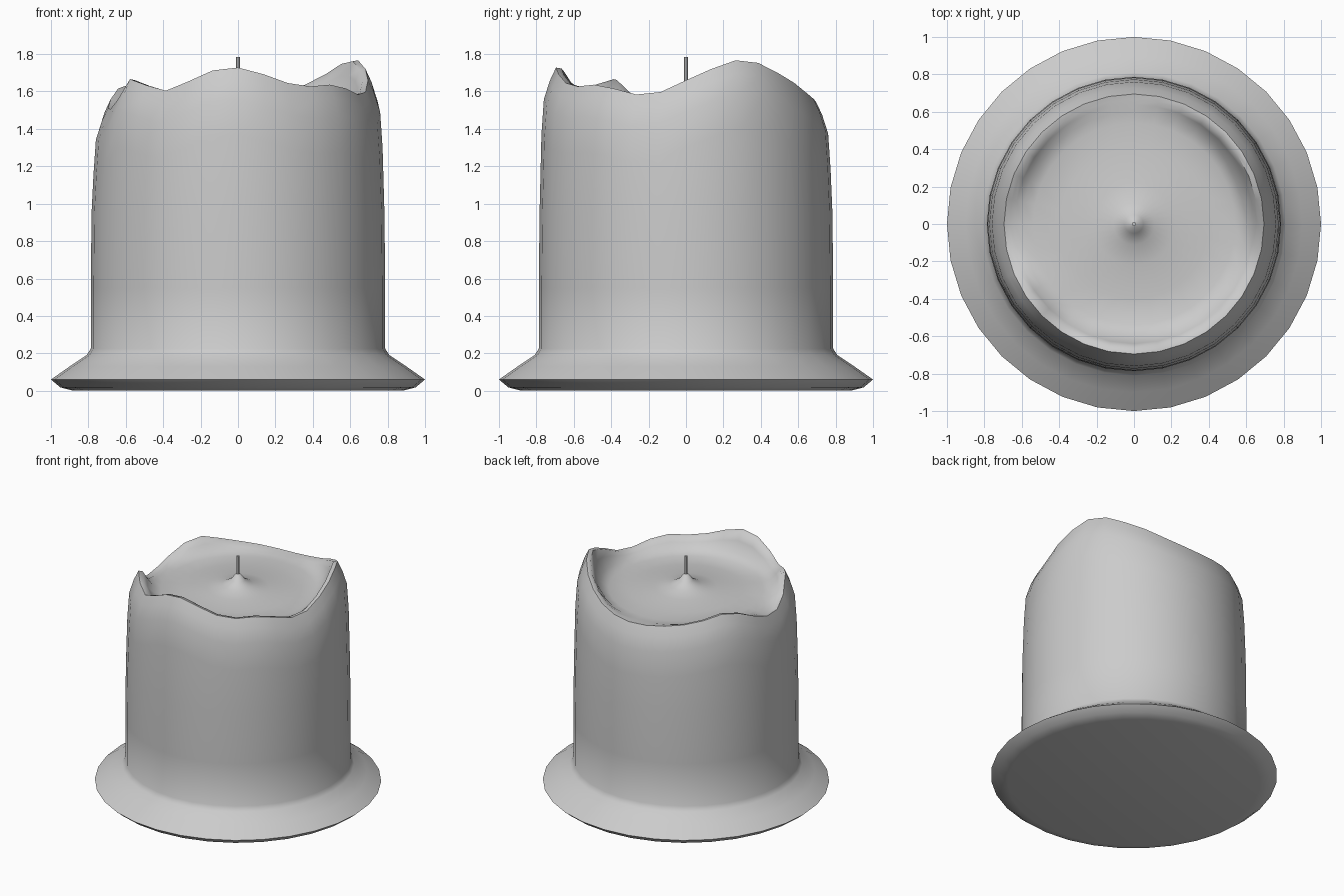
import bpy, bmesh, math

if "Cube" in bpy.data.objects:
    bpy.data.objects.remove(bpy.data.objects["Cube"])

SEG = 32
# melted rim: (angle in degrees, crest height)
RIM = [(-161, 1.53), (-145, 1.67), (-126, 1.60), (-94, 1.73), (-62, 1.63), (-42, 1.635),
       (-17, 1.58), (0, 1.66), (25, 1.77), (47, 1.69), (70, 1.585), (90, 1.545),
       (112, 1.56), (130, 1.59), (150, 1.64), (168, 1.56), (183, 1.505)]


def rim_height(deg):
    """Periodic smooth interpolation of the rim keys."""
    n = len(RIM)
    key = lambda i: (RIM[i % n][0] + 360 * (i // n), RIM[i % n][1])
    while deg < RIM[0][0]:
        deg += 360
    while deg >= RIM[0][0] + 360:
        deg -= 360
    i = max(k for k in range(n) if RIM[k][0] <= deg)
    (a0, h0), (a1, h1), (a2, h2), (a3, h3) = [key(i + k) for k in (-1, 0, 1, 2)]
    w = a2 - a1
    t = (deg - a1) / w
    m1, m2 = (h2 - h0) / (a2 - a0) * w, (h3 - h1) / (a3 - a1) * w
    return ((2*t**3 - 3*t**2 + 1) * h1 + (t**3 - 2*t**2 + t) * m1
            + (3*t**2 - 2*t**3) * h2 + (t**3 - t**2) * m2)


def lathe(name, profile, seg, angle):
    """Revolve (radius, height) points; height may be a function of the angle."""
    bm = bmesh.new()
    rings = []
    for r, z in profile:
        ring = []
        for i in range(seg):
            d = 360 * i / seg
            a = math.radians(d)
            h = z(d) if callable(z) else z
            ring.append(bm.verts.new((r * math.cos(a), r * math.sin(a), h)))
        rings.append(ring)
    for lo, hi in zip(rings, rings[1:]):
        for i in range(seg):
            j = (i + 1) % seg
            bm.faces.new((lo[i], lo[j], hi[j], hi[i]))
    bm.faces.new(rings[0][::-1])
    bm.faces.new(rings[-1])
    me = bpy.data.meshes.new(name)
    bm.to_mesh(me)
    bm.free()
    ob = bpy.data.objects.new(name, me)
    bpy.context.collection.objects.link(ob)
    bpy.context.view_layer.objects.active = ob
    ob.select_set(True)
    bpy.ops.object.shade_smooth_by_angle(angle=math.radians(angle))
    ob.select_set(False)
    return ob


POOL = 1.53


def wall(drop):
    return lambda d: rim_height(d) - drop


def inner(f):
    return lambda d: POOL + (rim_height(d) - POOL) * f


# wax body: spread foot, column, melted rim and pool rising to the wick
lathe("candle_wax", [
    (0.88, 0.0), (0.95, 0.018), (1.0, 0.06), (0.90, 0.13), (0.81, 0.19), (0.787, 0.225),
    (0.787, 0.55), (0.783, 0.95), (0.773, wall(0.36)), (0.76, wall(0.17)),
    (0.728, wall(0.07)), (0.695, wall(0.0)), (0.665, wall(0.005)),
    (0.64, inner(0.65)), (0.60, inner(0.25)), (0.54, inner(0.05)),
    (0.40, 1.535), (0.22, 1.55), (0.11, 1.57), (0.05, 1.605), (0.015, 1.65)], SEG, 60)

# wick
lathe("wick", [(0.011, 1.5), (0.011, 1.785)], 8, 40)
